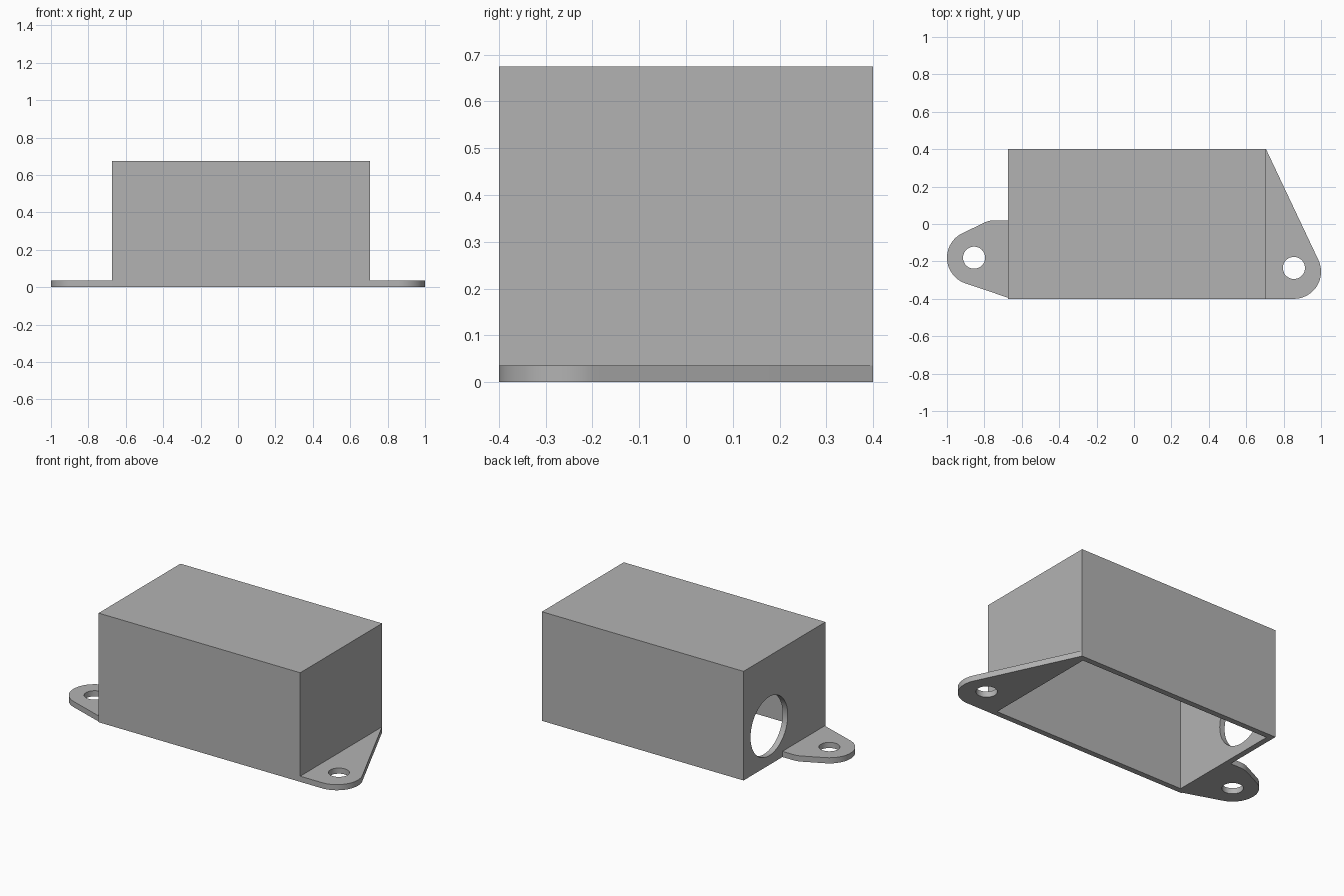
import bpy, bmesh
from math import cos, sin, radians
from mathutils import Matrix, Vector

if "Cube" in bpy.data.objects:
    bpy.data.objects.remove(bpy.data.objects["Cube"])

GREY = (0.45, 0.45, 0.45, 1)
mat = bpy.data.materials.new("plain grey")
mat.use_nodes = True
mat.diffuse_color = GREY
mat.node_tree.nodes["Principled BSDF"].inputs["Base Color"].default_value = GREY

X0, X1, Y, H = -0.674, 0.706, 0.4, 0.675   # housing extents
WALL = 0.035                               # wall and tab thickness
R = 0.145                                  # tab end radius


def make(name, bm):
    bmesh.ops.recalc_face_normals(bm, faces=bm.faces)
    mesh = bpy.data.meshes.new(name)
    bm.to_mesh(mesh)
    bm.free()
    mesh.materials.append(mat)
    ob = bpy.data.objects.new(name, mesh)
    bpy.context.collection.objects.link(ob)
    return ob


def box(name, lo, hi):
    lo, hi = Vector(lo), Vector(hi)
    bm = bmesh.new()
    m = Matrix.Translation((lo + hi) / 2) @ Matrix.Diagonal((*(hi - lo), 1))
    bmesh.ops.create_cube(bm, size=1, matrix=m)
    return make(name, bm)


def cylinder(name, centre, radius, depth, axis="Z"):
    bm = bmesh.new()
    turn = Matrix.Rotation(radians(90), 4, "Y") if axis == "X" else Matrix()
    bmesh.ops.create_cone(bm, cap_ends=True, segments=64, radius1=radius, radius2=radius,
                          depth=depth, matrix=Matrix.Translation(centre) @ turn)
    return make(name, bm)


def arc(cx, cy, r, a0, a1, n=24):
    angles = [radians(a0 + (a1 - a0) * i / n) for i in range(n + 1)]
    return [(cx + r * cos(a), cy + r * sin(a)) for a in angles]


def plate(name, outline):
    bm = bmesh.new()
    face = bm.faces.new([bm.verts.new((x, y, 0)) for x, y in outline])
    new = bmesh.ops.extrude_face_region(bm, geom=[face])["geom"]
    verts = [v for v in new if isinstance(v, bmesh.types.BMVert)]
    bmesh.ops.translate(bm, verts=verts, vec=(0, 0, WALL))
    return make(name, bm)


def cut(ob, cutter):
    mod = ob.modifiers.new("cut", "BOOLEAN")
    mod.operation, mod.solver, mod.object = "DIFFERENCE", "EXACT", cutter
    bpy.context.view_layer.objects.active = ob
    bpy.ops.object.modifier_apply(modifier=mod.name)
    bpy.data.objects.remove(cutter)


# Housing: a box open underneath with a round port in one end
housing = box("housing", (X0, -Y, 0), (X1, Y, H))
cut(housing, box("cavity", (X0 + WALL, -Y + WALL, -0.1), (X1 - WALL, Y - WALL, H - WALL)))
cut(housing, cylinder("port", (X0, 0.15, 0.24), 0.182, 0.2, "X"))

# Right mounting tab: rounded end blending into tapered sides
right = plate("right_mounting_tab",
              [(X0, 0.02)] + arc(-0.745, -0.11, 0.13, 90, 112, 6)
              + arc(-0.855, -0.18, R, 112, 251.5) + [(X0, -0.394)])
cut(right, cylinder("right_screw_hole", (-0.855, -0.18, 0), 0.059, 0.2))

# Left mounting tab: rounded corner with a long slanted edge
left = plate("left_mounting_tab", [(X1, -Y)] + arc(0.855, -0.255, R, -90, 24.6) + [(X1, Y)])
cut(left, cylinder("left_screw_hole", (0.855, -0.235, 0), 0.059, 0.2))

# Smooth the round parts, keep the edges sharp
bpy.ops.object.select_all(action="DESELECT")
for ob in (housing, right, left):
    ob.select_set(True)
bpy.context.view_layer.objects.active = housing
bpy.ops.object.shade_smooth_by_angle(angle=radians(30))
